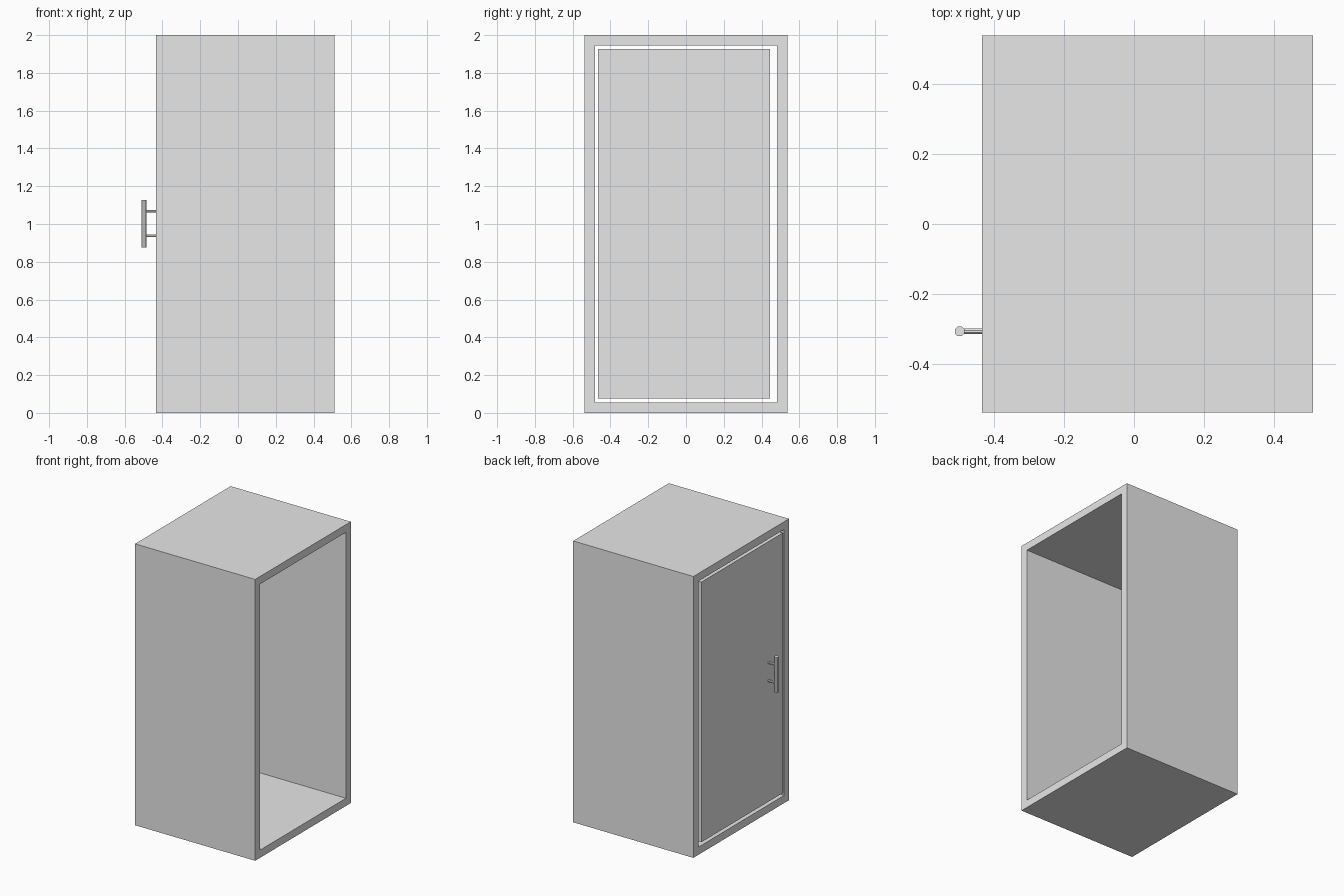
import bpy, bmesh, math
from mathutils import Vector, Matrix

cube = bpy.data.objects.get("Cube")
if cube:
    bpy.data.objects.remove(cube, do_unlink=True)

grey = bpy.data.materials.new("light_grey")
grey.use_nodes = True
colour = (0.8, 0.8, 0.8, 1)
grey.diffuse_color = colour
grey.node_tree.nodes["Principled BSDF"].inputs["Base Color"].default_value = colour


def add_object(name, bm):
    bmesh.ops.recalc_face_normals(bm, faces=bm.faces)
    mesh = bpy.data.meshes.new(name)
    bm.to_mesh(mesh)
    bm.free()
    mesh.materials.append(grey)
    obj = bpy.data.objects.new(name, mesh)
    bpy.context.collection.objects.link(obj)
    return obj


def box(name, low, high):
    low, high = Vector(low), Vector(high)
    bm = bmesh.new()
    place = Matrix.Translation((low + high) / 2) @ Matrix.Diagonal((high - low).to_4d())
    bmesh.ops.create_cube(bm, size=1, matrix=place)
    return add_object(name, bm)


def rod(name, start, end, radius, sides=8):
    start, end = Vector(start), Vector(end)
    axis = end - start
    turn = axis.to_track_quat("Z", "Y").to_matrix().to_4x4()
    spin = Matrix.Rotation(math.pi / sides, 4, "Z")
    bm = bmesh.new()
    bmesh.ops.create_cone(bm, cap_ends=True, segments=sides, radius1=radius, radius2=radius,
                          depth=axis.length,
                          matrix=Matrix.Translation((start + end) / 2) @ turn @ spin)
    return add_object(name, bm)


def tunnel(name, x0, x1, half_y, height, wall):
    """Rectangular tube running along x, open at both ends."""
    def rectangle(bm, x, inset):
        y, top = half_y - inset, height - inset
        return [bm.verts.new((x, *p)) for p in ((-y, inset), (y, inset), (y, top), (-y, top))]

    bm = bmesh.new()
    loops = [rectangle(bm, x0, 0), rectangle(bm, x1, 0),
             rectangle(bm, x1, wall), rectangle(bm, x0, wall)]
    for k in range(4):
        a, b = loops[k], loops[(k + 1) % 4]
        for i in range(4):
            j = (i + 1) % 4
            bm.faces.new((a[i], a[j], b[j], b[i]))
    return add_object(name, bm)


# Hollow cabinet shell
door_x = -0.434
tunnel("cabinet_shell", door_x, 0.511, 0.537, 2.0, 0.055)

# Door panel set flush in one open end, with a gap all round
box("door_panel", (door_x, -0.467, 0.077), (door_x + 0.05, 0.446, 1.926))

# Upright handle bar on two stand-offs
bar_x, bar_y = -0.497, -0.306
rod("handle_bar", (bar_x, bar_y, 0.875), (bar_x, bar_y, 1.127), 0.015)
for label, z in (("lower", 0.938), ("upper", 1.067)):
    rod("handle_" + label + "_standoff", (door_x + 0.005, bar_y, z), (bar_x, bar_y, z), 0.008)
